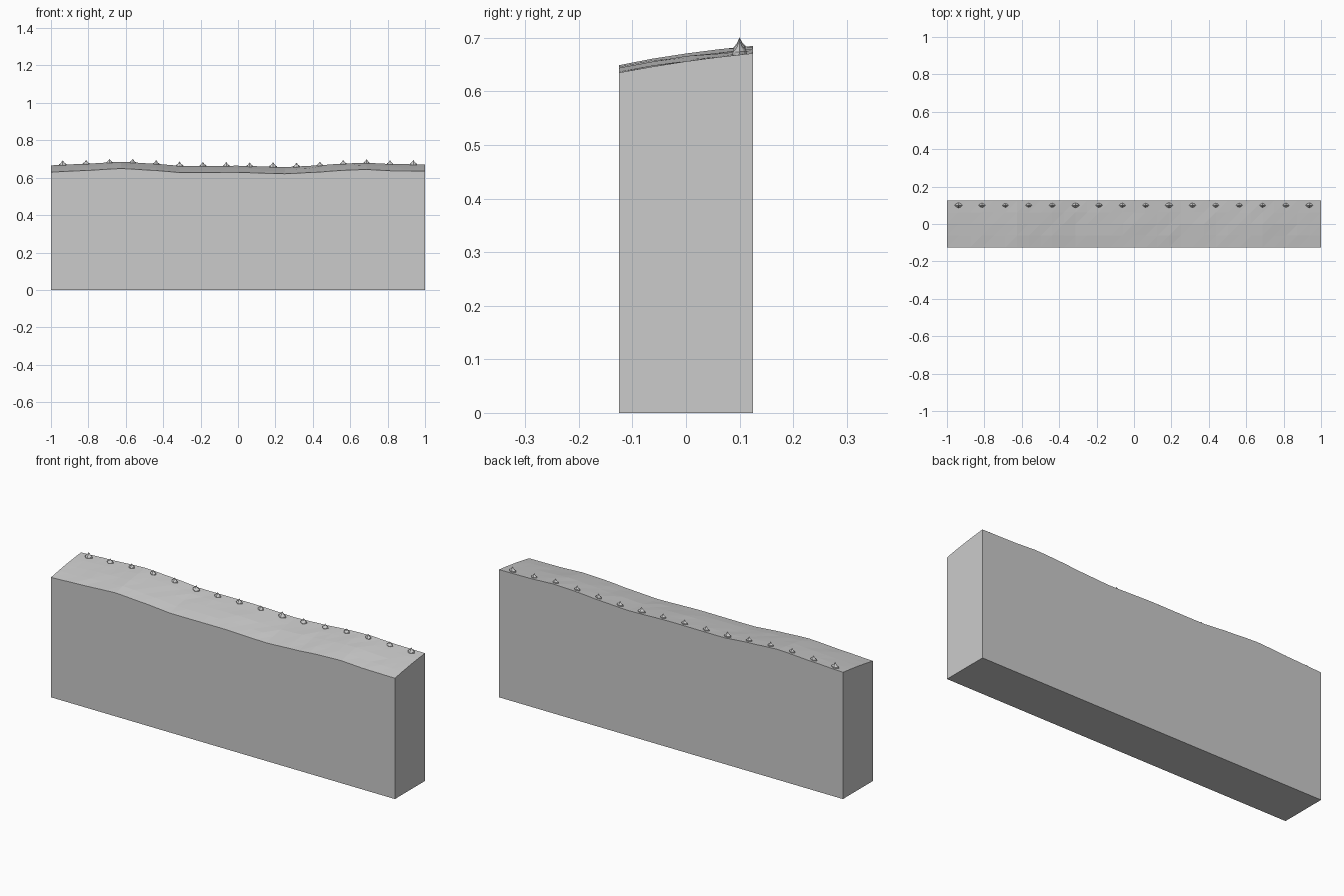
import bpy, bmesh, math, random
from mathutils import Vector

if "Cube" in bpy.data.objects:
    bpy.data.objects.remove(bpy.data.objects["Cube"])

random.seed(4)

# Single plain grey
grey = bpy.data.materials.new("plain grey")
grey.diffuse_color = (0.6, 0.6, 0.6, 1)
grey.use_nodes = True
grey.node_tree.nodes["Principled BSDF"].inputs["Base Color"].default_value = grey.diffuse_color

# Height of the front top edge along the wall (x, z)
RIDGE = [(-1.0, 0.630), (-0.85, 0.637), (-0.62, 0.649), (-0.45, 0.639),
         (-0.3, 0.627), (0.0, 0.628), (0.25, 0.621), (0.42, 0.629),
         (0.55, 0.639), (0.68, 0.644), (0.82, 0.637), (1.0, 0.635)]
HALF_DEPTH = 0.125


def top_z(x, y):
    """Wavy ridge that climbs towards the back."""
    z = RIDGE[-1][1]
    for (x0, z0), (x1, z1) in zip(RIDGE, RIDGE[1:]):
        if x <= x1:
            t = (x - x0) / (x1 - x0)
            t = 0.5 * t + 0.5 * t * t * (3 - 2 * t)
            z = z0 + (z1 - z0) * t
            break
    d = (y + HALF_DEPTH) / (2 * HALF_DEPTH)
    return z + 0.036 * d + 0.003 * math.sin(math.pi * d)


def finish(bm, name):
    bmesh.ops.recalc_face_normals(bm, faces=bm.faces)
    mesh = bpy.data.meshes.new(name)
    bm.to_mesh(mesh)
    bm.free()
    mesh.materials.append(grey)
    ob = bpy.data.objects.new(name, mesh)
    bpy.context.collection.objects.link(ob)
    return ob


# Wall block: wavy top grid with its border dropped to the ground
bm = bmesh.new()
NX, NY = 32, 4
grid = []
for i in range(NX + 1):
    x = -1 + 2 * i / NX
    row = []
    for j in range(NY + 1):
        y = -HALF_DEPTH + 2 * HALF_DEPTH * j / NY
        inner = 0 < i < NX and 0 < j < NY
        bump = random.uniform(-0.0012, 0.0012) if inner else 0
        row.append(bm.verts.new((x, y, top_z(x, y) + bump)))
    grid.append(row)
for i in range(NX):
    for j in range(NY):
        a, b, c, d = grid[i][j], grid[i + 1][j], grid[i + 1][j + 1], grid[i][j + 1]
        bm.faces.new((a, b, c))
        bm.faces.new((a, c, d))
border = [e for e in bm.edges if e.is_boundary]
lower = bmesh.ops.extrude_edge_only(bm, edges=border)["geom"]
for v in lower:
    if isinstance(v, bmesh.types.BMVert):
        v.co.z = 0
bmesh.ops.holes_fill(bm, edges=[e for e in bm.edges if e.is_boundary], sides=0)
finish(bm, "wall_block")

# Row of small pointed tufts near the back edge: concave faceted spikes
SIDES = 8
for k in range(16):
    cx, cy = -0.9375 + 0.125 * k, 0.1
    size = random.uniform(0.85, 1.1)
    height = 0.025 * size
    bm = bmesh.new()
    rings = []
    for radius, h in ((1.0, -0.15), (0.95, 0.2), (0.45, 0.5)):
        ring = []
        for s in range(SIDES):
            a = 2 * math.pi * s / SIDES
            r = radius * (1 if s % 2 == 0 else 0.85) * size
            x, y = cx + 0.020 * r * math.cos(a), cy + 0.0135 * r * math.sin(a)
            ring.append(bm.verts.new((x, y, top_z(x, y) + h * height)))
        rings.append(ring)
    tip = bm.verts.new((cx, cy, top_z(cx, cy) + height))
    for s in range(SIDES):
        n = (s + 1) % SIDES
        for lo, hi in zip(rings, rings[1:]):
            bm.faces.new((lo[s], lo[n], hi[n], hi[s]))
        bm.faces.new((rings[-1][s], rings[-1][n], tip))
    bm.faces.new(rings[0][::-1])
    finish(bm, f"tuft_{k + 1}")
